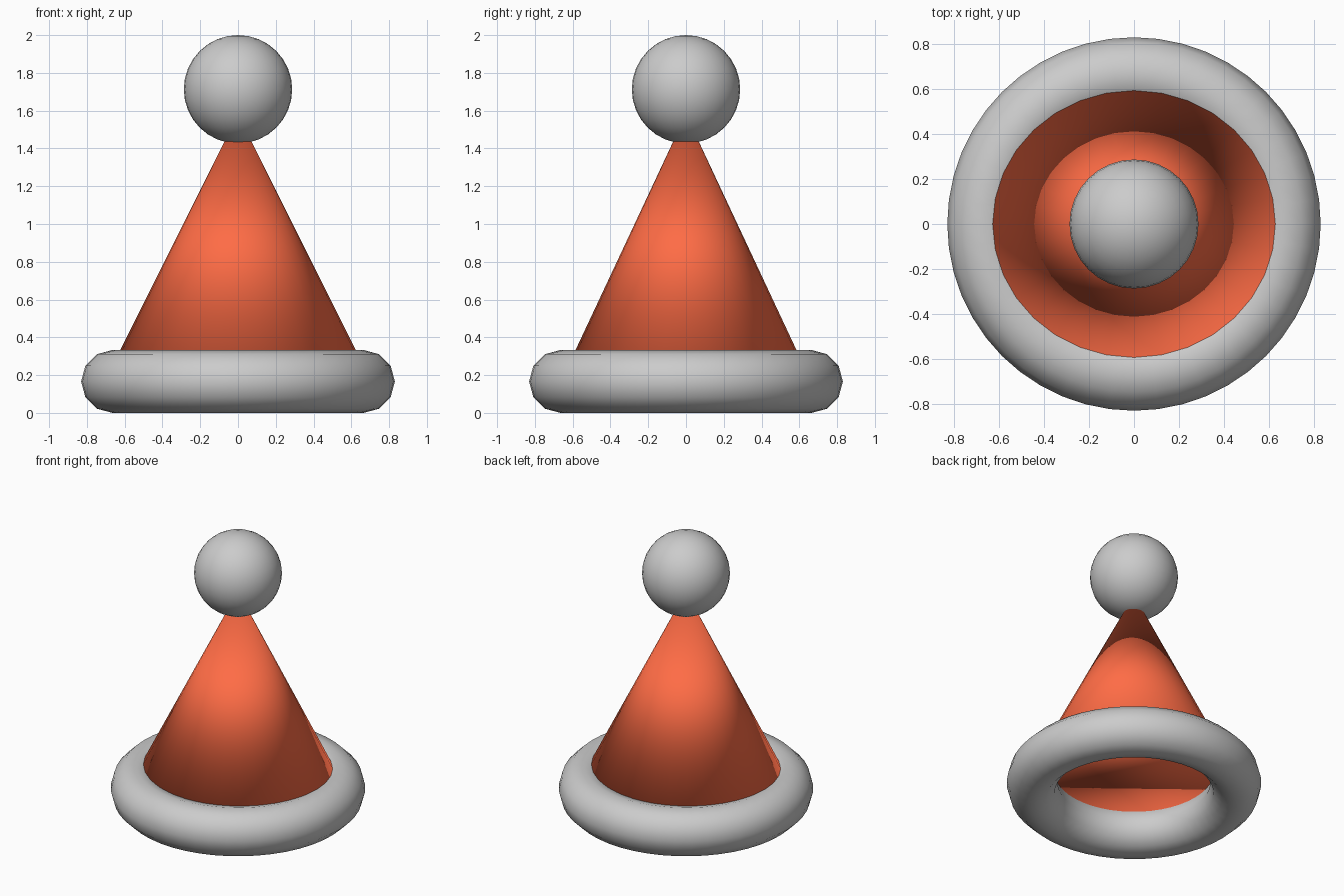
import bpy

if "Cube" in bpy.data.objects:
    bpy.data.objects.remove(bpy.data.objects["Cube"])


def finish(name):
    obj = bpy.context.object
    obj.name = name
    obj.data.name = name
    bpy.ops.object.transform_apply(location=False, rotation=False, scale=True)
    bpy.ops.object.shade_smooth()
    return obj


# padded brim
R, r = 0.664, 0.1665
bpy.ops.mesh.primitive_torus_add(major_radius=R, minor_radius=r,
                                 major_segments=48, minor_segments=12,
                                 location=(0, 0, r))
finish("brim")

# pointed body: slightly flattened in depth, tip hidden in the bobble
base_z, height = 0.247, 1.334
bpy.ops.mesh.primitive_cone_add(vertices=32, radius1=0.667, radius2=0, depth=height,
                                location=(0, 0, base_z + height / 2))
bpy.context.object.scale = (1, 0.937, 1)
body = finish("body")

red = bpy.data.materials.new("red_cloth")
red.diffuse_color = (1.0, 0.15, 0.06, 1)
red.use_nodes = True
red.node_tree.nodes["Principled BSDF"].inputs["Base Color"].default_value = red.diffuse_color
body.data.materials.append(red)

# bobble on the tip
bpy.ops.mesh.primitive_uv_sphere_add(segments=32, ring_count=16, radius=0.287,
                                     location=(0, 0, 1.713))
finish("bobble")
